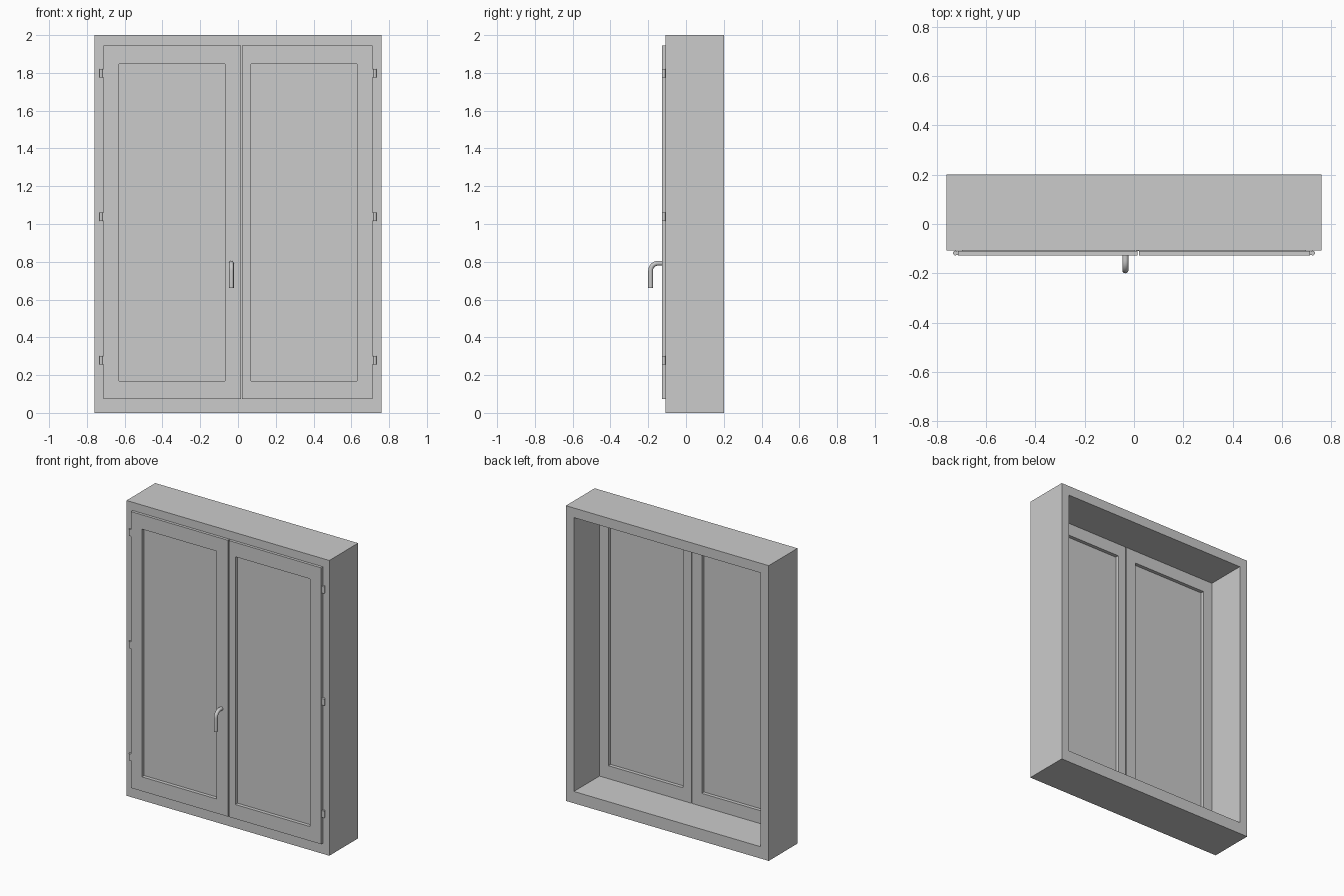
import bpy, bmesh, math
from mathutils import Vector

if "Cube" in bpy.data.objects:
    bpy.data.objects.remove(bpy.data.objects["Cube"])

FRONT, SASH_FRONT, SASH_BACK = -0.108, -0.128, -0.07


def make_object(name, bm):
    bmesh.ops.recalc_face_normals(bm, faces=bm.faces)
    mesh = bpy.data.meshes.new(name)
    bm.to_mesh(mesh)
    bm.free()
    ob = bpy.data.objects.new(name, mesh)
    bpy.context.collection.objects.link(ob)
    return ob


def rect_ring(name, loops):
    """Closed rectangular ring; each loop is (x0, x1, z0, z1, y)."""
    bm = bmesh.new()
    rings = [[bm.verts.new((x, y, z)) for x, z in
              ((x0, z0), (x1, z0), (x1, z1), (x0, z1))]
             for x0, x1, z0, z1, y in loops]
    for a, b in zip(rings, rings[1:] + rings[:1]):
        for i in range(4):
            j = (i + 1) % 4
            bm.faces.new((a[i], a[j], b[j], b[i]))
    return make_object(name, bm)


def box(name, x0, x1, y0, y1, z0, z1):
    bm = bmesh.new()
    bmesh.ops.create_cube(bm, size=1)
    for v in bm.verts:
        v.co = Vector(((x0 + x1) / 2 + v.co.x * (x1 - x0),
                       (y0 + y1) / 2 + v.co.y * (y1 - y0),
                       (z0 + z1) / 2 + v.co.z * (z1 - z0)))
    return make_object(name, bm)


def smooth(ob):
    bpy.ops.object.select_all(action='DESELECT')
    ob.select_set(True)
    bpy.context.view_layer.objects.active = ob
    bpy.ops.object.shade_smooth_by_angle(angle=math.radians(40))


# Deep outer frame
outer, opening = (-0.76, 0.76, 0, 2), (-0.70, 0.70, 0.08, 1.935)
rect_ring("outer_frame", [(*outer, FRONT), (*outer, 0.2),
                          (*opening, 0.2), (*opening, FRONT)])


# Sashes: overlapping front lip, narrower body behind, recessed pane
def sash(side, lip_x, body_x, pane_x):
    lip = (*lip_x, 0.073, 1.945)
    body = (*body_x, 0.082, 1.933)
    pane = (*pane_x, 0.17, 1.848)
    rect_ring(side + "_sash", [(*lip, SASH_FRONT), (*lip, FRONT - 0.001),
                               (*body, FRONT - 0.001), (*body, SASH_BACK),
                               (*pane, SASH_BACK), (*pane, SASH_FRONT)])
    box(side + "_pane", pane_x[0] - 0.005, pane_x[1] + 0.005,
        -0.104, -0.094, 0.165, 1.853)


sash("left", (-0.713, 0.015), (-0.698, 0.003), (-0.63, -0.07))
sash("right", (0.021, 0.713), (0.009, 0.698), (0.07, 0.63))

# Hinges: three barrels with small leaves on each side
for side, s in (("left", -1), ("right", 1)):
    for n, z in enumerate((0.278, 1.038, 1.798)):
        bm = bmesh.new()
        bmesh.ops.create_cone(bm, cap_ends=True, segments=16,
                              radius1=0.0095, radius2=0.0095, depth=0.045)
        bmesh.ops.translate(bm, verts=bm.verts, vec=(s * 0.7245, -0.1178, z))
        smooth(make_object(f"{side}_hinge_barrel_{n + 1}", bm))
        xs = sorted((s * 0.712, s * 0.723))
        box(f"{side}_hinge_leaf_{n + 1}", *xs, -0.125, -0.112,
            z - 0.0225, z + 0.0225)

# Handle: round bar bent downwards, swept along a short path
R, r, hx, hy, hz = 0.04, 0.0125, -0.035, -0.1875, 0.7925
path = [(SASH_FRONT + 0.004, hz, 0)]
for i in range(9):
    a = math.pi / 2 * i / 8
    path.append((hy + R - R * math.sin(a), hz - R + R * math.cos(a), a))
path.append((hy, 0.66, math.pi / 2))
bm = bmesh.new()
rings = []
for y, z, a in path:
    ring = []
    for k in range(16):
        t = 2 * math.pi * k / 16
        d = r * math.sin(t)
        ring.append(bm.verts.new((hx + r * math.cos(t),
                                  y - d * math.sin(a), z + d * math.cos(a))))
    rings.append(ring)
for a, b in zip(rings, rings[1:]):
    for k in range(16):
        j = (k + 1) % 16
        bm.faces.new((a[k], a[j], b[j], b[k]))
bm.faces.new(rings[0])
bm.faces.new(rings[-1])
smooth(make_object("handle", bm))
